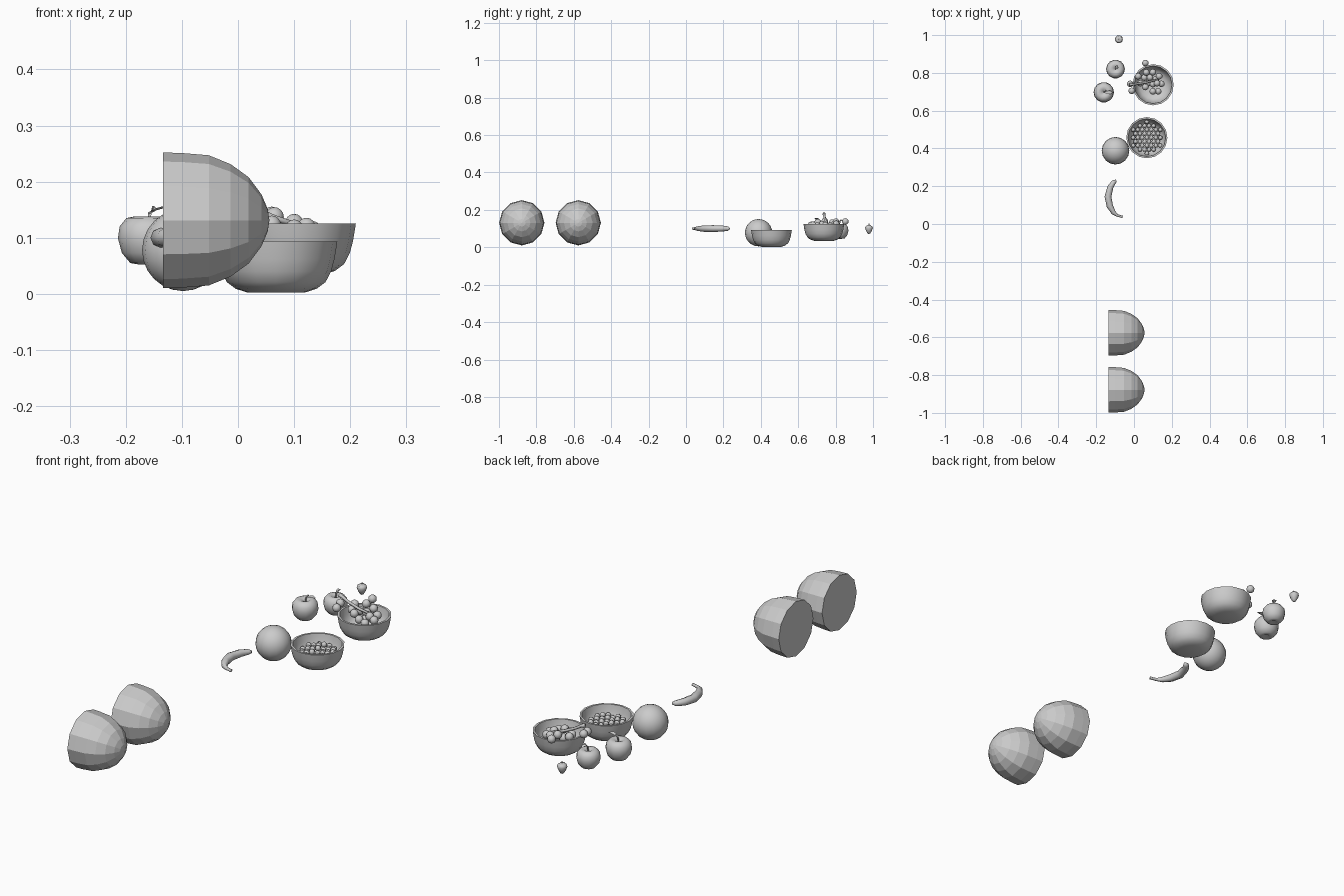
import bpy, bmesh, math
from mathutils import Vector, Matrix

if "Cube" in bpy.data.objects:
    bpy.data.objects.remove(bpy.data.objects["Cube"])


def finish(name, bm, smooth=True):
    bmesh.ops.remove_doubles(bm, verts=bm.verts, dist=1e-5)
    bmesh.ops.recalc_face_normals(bm, faces=bm.faces)
    me = bpy.data.meshes.new(name)
    bm.to_mesh(me)
    bm.free()
    for p in me.polygons:
        p.use_smooth = smooth
    ob = bpy.data.objects.new(name, me)
    bpy.context.collection.objects.link(ob)
    return ob


def lathe(name, profile, loc, sides=14, smooth=True, along_x=False):
    """Spin a (radius, height) profile round z, or round x."""
    bm = bmesh.new()
    vs = [bm.verts.new((r, 0, z)) for r, z in profile]
    es = [bm.edges.new(p) for p in zip(vs, vs[1:])]
    bmesh.ops.spin(bm, geom=vs + es, cent=(0, 0, 0), axis=(0, 0, 1),
                   angle=2 * math.pi, steps=sides)
    if along_x:
        bm.transform(Matrix.Rotation(math.pi / 2, 4, 'Y'))
    bm.transform(Matrix.Translation(loc))
    return finish(name, bm, smooth)


def tube(name, path, sides=6):
    """Tube through (x, y, z, radius) points with closed ends."""
    bm = bmesh.new()
    pts = [Vector(p[:3]) for p in path]
    rings = []
    for i, p in enumerate(pts):
        d = (pts[min(i + 1, len(pts) - 1)] - pts[max(i - 1, 0)]).normalized()
        ref = Vector((0, 0, 1)) if abs(d.z) < 0.9 else Vector((1, 0, 0))
        u = d.cross(ref).normalized()
        v = d.cross(u)
        rings.append([bm.verts.new(p + path[i][3] * (u * math.cos(a) + v * math.sin(a)))
                      for a in (2 * math.pi * k / sides for k in range(sides))])
    for a, b in zip(rings, rings[1:]):
        for k in range(sides):
            bm.faces.new((a[k], a[(k + 1) % sides], b[(k + 1) % sides], b[k]))
    bm.faces.new(rings[0])
    bm.faces.new(rings[-1])
    return finish(name, bm)


def balls(name, centres, radius, seg=10, rings=7):
    bm = bmesh.new()
    for c in centres:
        bmesh.ops.create_uvsphere(bm, u_segments=seg, v_segments=rings, radius=radius,
                                  matrix=Matrix.Translation(c))
    return finish(name, bm)


# Halved melons, flat cut facing -x
melon = [(0, 0), (.121, 0), (.12, .034), (.116, .082), (.1, .121),
         (.077, .153), (.046, .176), (.02, .187), (0, .19)]
for i, y in enumerate((-.576, -.878)):
    lathe(f"melon_half_{i + 1}", melon, (-.134, y, .131), 12, False, True)

# Banana lying on its side
banana = tube("banana", [(-.094, .23, .1, .006), (-.106, .223, .1, .012),
                         (-.125, .195, .1, .016), (-.138, .145, .1, .018),
                         (-.128, .095, .1, .017), (-.108, .06, .1, .012),
                         (-.09, .046, .1, .007), (-.066, .039, .1, .006),
                         (-.06, .038, .1, .007)], 8)

# Orange
balls("orange", [(-.098, .388, .078)], .073, 16, 12)

# Bowls with thick walls
bowl = [(0, .002), (.05, .002), (.072, .009), (.088, .021), (.098, .04), (.104, .062),
        (.109, .093), (.1, .093), (.095, .064), (.087, .043), (.075, .028),
        (.05, .018), (0, .016)]
for name, loc in (("berry_bowl", (.068, .457, 0)), ("grape_bowl", (.101, .737, .032))):
    ob = lathe(name, bowl, loc, 16)
    bpy.context.view_layer.objects.active = ob
    ob.select_set(True)
    bpy.ops.object.shade_smooth_by_angle(angle=math.radians(45))
    ob.select_set(False)

# Small berries packed in the first bowl
berries = []
for j in range(-4, 5):
    for i in range(-5, 6):
        x, y = (i + .5 * (j % 2)) * .024, j * .021
        if math.hypot(x, y) < .085:
            berries.append((.068 + x, .457 + y, .056 + .006 * ((i * 7 + j * 3) % 3 - 1)))
balls("berries", berries, .0118, 8, 6)

# Grape bunch with its stalk
grapes = [(.065, .802, .137), (.1, .803, .125), (.022, .782, .132), (.06, .852, .138),
          (.133, .782, .112), (.122, .745, .118), (.145, .742, .108), (.1, .702, .115),
          (.06, .725, .122), (-.02, .742, .14), (-.012, .705, .135), (.128, .702, .106),
          (.085, .775, .115), (.055, .775, .115), (.1, .74, .1), (.035, .745, .125),
          (.075, .745, .095), (.115, .765, .1)]
balls("grapes", grapes, .0175, 10, 8)
tube("grape_stalk", [(-.022, .738, .178, .009), (-.008, .739, .172, .007),
                     (.02, .742, .155, .006), (.065, .75, .135, .006),
                     (.12, .763, .118, .005)])

# Apples with stem and leaf
apple = [(0, -.032), (.015, -.043), (.032, -.04), (.047, -.022), (.054, .004),
         (.051, .025), (.039, .04), (.024, .043), (.009, .036), (0, .028)]
for i, (x, y, z, s, leaf) in enumerate(((-.16, .697, .095, 1, True),
                                        (-.098, .82, .085, .92, False))):
    n = i + 1
    lathe(f"apple_{n}", [(r * s, h * s) for r, h in apple], (x, y, z), 14)
    tube(f"apple_stem_{n}", [(x, y, z + .025, .003), (x + .003, y + .002, z + .047, .003),
                             (x + .01, y + .008, z + .06, .004)])
    a = 0 if leaf else 1.0
    bm = bmesh.new()
    length = .05 if leaf else .022
    rows = [(.0, 0, .046), (.3, .008, .054), (.65, .01, .059), (1, 0, .057)]
    grid = [[bm.verts.new((t * length, k * w, h + .004 * abs(k))) for k in (-1, 0, 1)]
            for t, w, h in rows]
    for p, q in zip(grid, grid[1:]):
        for k in range(2):
            bm.faces.new((p[k], q[k], q[k + 1], p[k + 1]))
    bmesh.ops.dissolve_degenerate(bm, dist=1e-5, edges=bm.edges)
    bm.transform(Matrix.Translation((x, y, z)) @ Matrix.Rotation(a, 4, 'Z'))
    finish(f"apple_leaf_{n}", bm)

# Strawberry with leafy cap
berry = [(0, -.027), (.008, -.022), (.016, -.008), (.021, .006), (.019, .014),
         (.011, .019), (0, .02)]
sx, sy, sz = -.08, .978, .097
lathe("strawberry", berry, (sx, sy, sz), 12)
bm = bmesh.new()
tip = bm.verts.new((0, 0, .022))
ring = []
for k in range(12):
    r, h = (.02, .017) if k % 2 else (.008, .021)
    a = k * math.pi / 6
    ring.append(bm.verts.new((r * math.cos(a), r * math.sin(a), h)))
for k in range(12):
    bm.faces.new((tip, ring[k], ring[(k + 1) % 12]))
bm.transform(Matrix.Translation((sx, sy, sz)))
finish("strawberry_cap", bm, False)
tube("strawberry_stem", [(sx, sy, sz + .018, .002), (sx + .002, sy, sz + .029, .002)])
